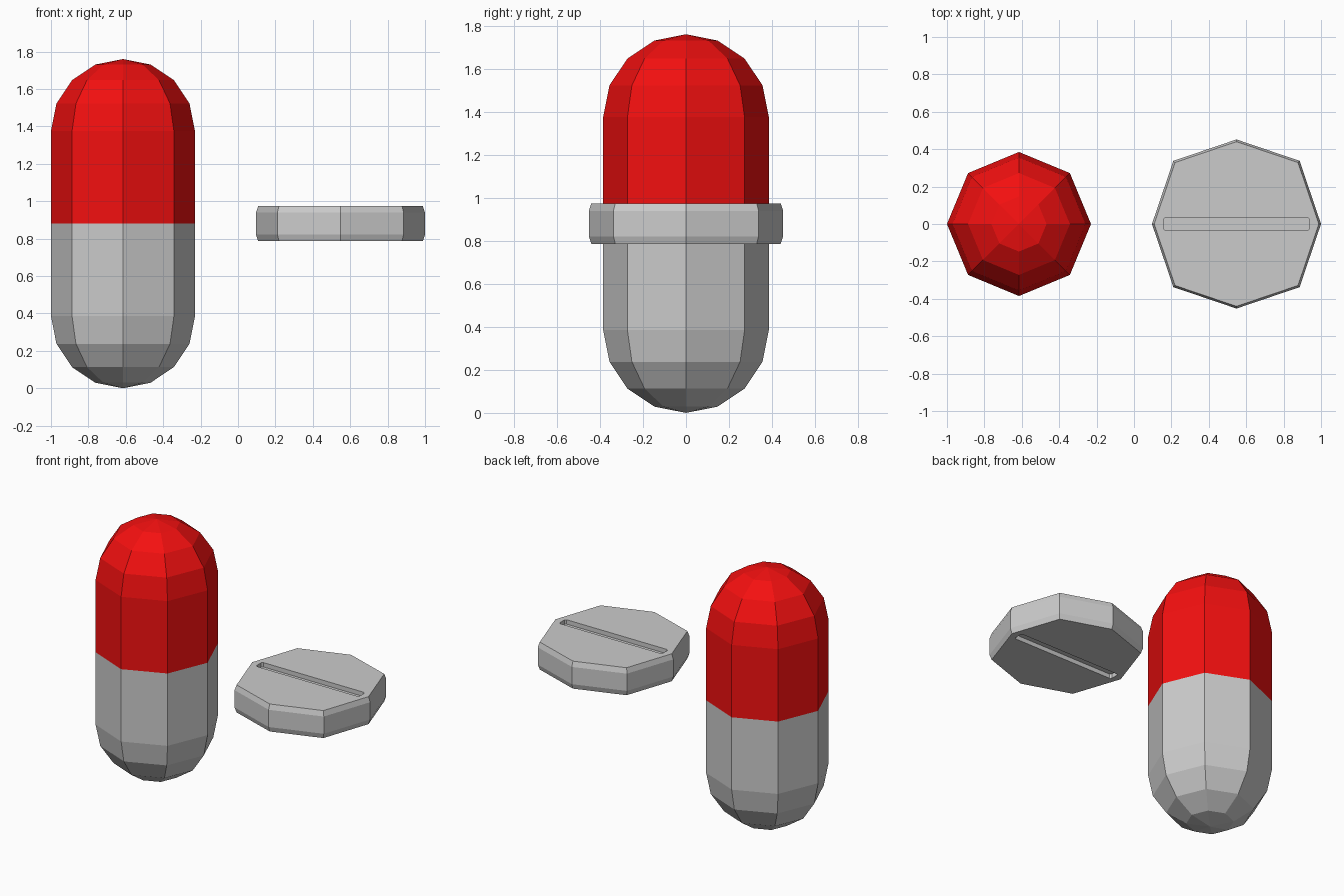
import bpy, bmesh
from math import sin, cos, pi

if "Cube" in bpy.data.objects:
    bpy.data.objects.remove(bpy.data.objects["Cube"])

R = 0.385          # capsule radius
MID = 0.88         # capsule seam and tablet mid height


def loft(name, x0, rings, diag=1.0):
    """Stack eight-sided rings (radius, z); diag scales the diagonal corners."""
    bm = bmesh.new()
    loops = []
    for r, z in rings:
        loop = []
        for i in range(8):
            k = r * (diag if i % 2 else 1.0)
            loop.append(bm.verts.new((x0 + k * cos(i * pi / 4), k * sin(i * pi / 4), z)))
        loops.append(loop)
    for a, b in zip(loops, loops[1:]):
        for i in range(8):
            j = (i + 1) % 8
            bm.faces.new((a[i], a[j], b[j], b[i]))
    bm.faces.new(loops[0][::-1])
    bm.faces.new(loops[-1])
    bmesh.ops.remove_doubles(bm, verts=bm.verts, dist=1e-4)
    bmesh.ops.recalc_face_normals(bm, faces=bm.faces)
    return finish(name, bm)


def finish(name, bm):
    mesh = bpy.data.meshes.new(name)
    bm.to_mesh(mesh)
    bm.free()
    obj = bpy.data.objects.new(name, mesh)
    bpy.context.collection.objects.link(obj)
    return obj


# Capsule: two domed halves meeting at the seam
dome = [(R * sin(i * pi / 8), R - R * cos(i * pi / 8)) for i in range(5)] + [(R, MID)]
loft("capsule_lower_half", -0.615, dome)
upper = loft("capsule_upper_half", -0.615, [(r, 2 * MID - z) for r, z in reversed(dome)])
red = bpy.data.materials.new("red")
red.diffuse_color = (0.9, 0.005, 0.005, 1)
red.use_nodes = True
red.node_tree.nodes["Principled BSDF"].inputs["Base Color"].default_value = red.diffuse_color
upper.data.materials.append(red)

# Tablet: slightly squarish octagon with chamfered rims
TX, H = 0.548, 0.094
tablet = loft("tablet", TX,
              [(0.44, MID - H), (0.452, MID - H + 0.035),
               (0.452, MID + H - 0.035), (0.44, MID + H)], 1.056)

# Score grooves: one shallow slot in each face, with clipped corners
L, W, C, DEPTH = 0.39, 0.035, 0.01, 0.03
outline = [(L, W - C), (L - C, W), (C - L, W), (-L, W - C),
           (-L, C - W), (C - L, -W), (L - C, -W), (L, C - W)]
bm = bmesh.new()
for z0, z1 in ((MID + H - DEPTH, MID + H + 0.05), (MID - H - 0.05, MID - H + DEPTH)):
    face = bm.faces.new([bm.verts.new((TX + x, y, z0)) for x, y in outline])
    ext = bmesh.ops.extrude_face_region(bm, geom=[face], use_keep_orig=True)
    for v in ext["geom"]:
        if isinstance(v, bmesh.types.BMVert):
            v.co.z = z1
bmesh.ops.recalc_face_normals(bm, faces=bm.faces)
cutter = finish("groove_cutter", bm)
cutter.hide_render = True
cutter.display_type = 'WIRE'
cut = tablet.modifiers.new("grooves", 'BOOLEAN')
cut.operation = 'DIFFERENCE'
cut.solver = 'EXACT'
cut.object = cutter
